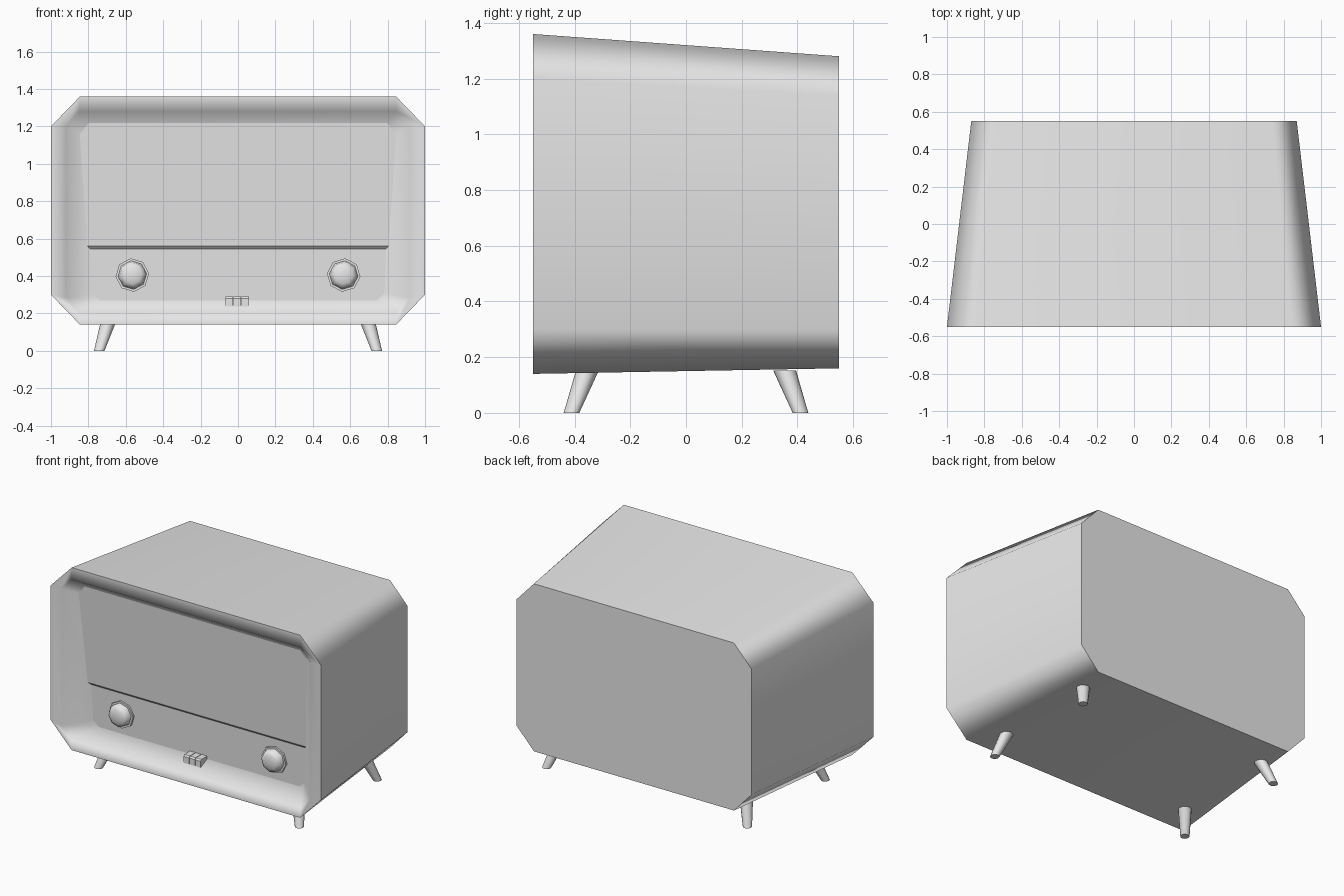
import bpy, bmesh, math
from mathutils import Vector

if "Cube" in bpy.data.objects:
    bpy.data.objects.remove(bpy.data.objects["Cube"])

COLOR = (0.8, 0.8, 0.8, 1)
grey = bpy.data.materials.new("light_grey")
grey.use_nodes = True
grey.diffuse_color = COLOR
grey.node_tree.nodes["Principled BSDF"].inputs["Base Color"].default_value = COLOR

FRONT = -0.55


def loft(name, rings, angle=60, weighted=False):
    """Skin a chain of equal-length rings and cap both ends."""
    bm = bmesh.new()
    loops = [[bm.verts.new(p) for p in ring] for ring in rings]
    n = len(loops[0])
    for a, b in zip(loops, loops[1:]):
        for i in range(n):
            j = (i + 1) % n
            bm.faces.new((a[i], a[j], b[j], b[i]))
    bm.faces.new(loops[0])
    bm.faces.new(loops[-1])
    bmesh.ops.recalc_face_normals(bm, faces=bm.faces)
    mesh = bpy.data.meshes.new(name)
    bm.to_mesh(mesh)
    bm.free()
    mesh.materials.append(grey)
    obj = bpy.data.objects.new(name, mesh)
    bpy.context.collection.objects.link(obj)
    bpy.ops.object.select_all(action='DESELECT')
    obj.select_set(True)
    bpy.context.view_layer.objects.active = obj
    bpy.ops.object.shade_smooth_by_angle(angle=math.radians(angle))
    if weighted:
        mod = obj.modifiers.new("weighted_normals", 'WEIGHTED_NORMAL')
        mod.keep_sharp = True
    return obj


def octagon(y, half, low, high, cx, cz):
    """Rectangle with cut corners in the XZ plane."""
    right = [(half - cx, low), (half, low + cz), (half, high - cz), (half - cx, high)]
    left = [(-x, z) for x, z in reversed(right)]
    return [(x, y, z) for x, z in right + left]


def slab(name, profile, x0, x1):
    """Extrude a (depth behind the front, z) outline along x."""
    return loft(name, [[(x, FRONT + d, z) for d, z in profile] for x in (x0, x1)], 20)


def circle(centre, radius, sides, u, v, turn=0.0):
    c = Vector(centre)
    return [c + radius * (math.cos(a) * Vector(u) + math.sin(a) * Vector(v))
            for a in (turn + 2 * math.pi * i / sides for i in range(sides))]


# Tapered cabinet with a rim and a funnel-shaped opening
loft("cabinet", [
    octagon(0.55, 0.87, 0.16, 1.28, 0.13, 0.14),
    octagon(FRONT, 1.0, 0.14, 1.36, 0.155, 0.16),
    octagon(FRONT, 0.92, 0.205, 1.28, 0.07, 0.08),
    octagon(FRONT + 0.15, 0.77, 0.275, 1.15, 0.035, 0.035),
], weighted=True)

# Leaning upper panel with a lip over the lower panel
slab("upper_panel", [(0.068, 1.25), (0.114, 0.56), (0.13, 0.543), (0.18, 0.543), (0.18, 1.25)],
     -0.86, 0.86)
slab("lower_panel", [(0.129, 0.56), (0.139, 0.25), (0.18, 0.25), (0.18, 0.56)], -0.84, 0.84)

# Small keys on the bottom ledge
for i in (-1, 0, 1):
    x = 0.043 * i - 0.003
    slab("ledge_key", [(0.07, 0.235), (0.07, 0.28), (0.078, 0.29), (0.14, 0.29), (0.14, 0.255)],
         x - 0.02, x + 0.02)

# Eight-sided knobs: (radius, height above the panel)
KNOB = [(0.09, -0.02), (0.09, 0.014), (0.077, 0.014), (0.07, 0.046), (0.048, 0.058), (0.015, 0.062)]
for side, label in ((1, "left"), (-1, "right")):
    loft(label + "_knob", [
        circle((side * 0.565, FRONT + 0.134 - h, 0.405), r, 8, (side, 0, 0), (0, 0, 1), -0.1)
        for r, h in KNOB], 50)

# Splayed tapered legs
for sx, side in ((1, "left"), (-1, "right")):
    for sy, end in ((-1, "front"), (1, "back")):
        loft(f"{end}_{side}_leg", [
            circle((sx * 0.742, sy * 0.411, 0), 0.028, 12, (1, 0, 0), (0, 1, 0)),
            circle((sx * 0.694, sy * 0.354, 0.152), 0.041, 12, (1, 0, 0), (0, 1, 0)),
        ], 50)
